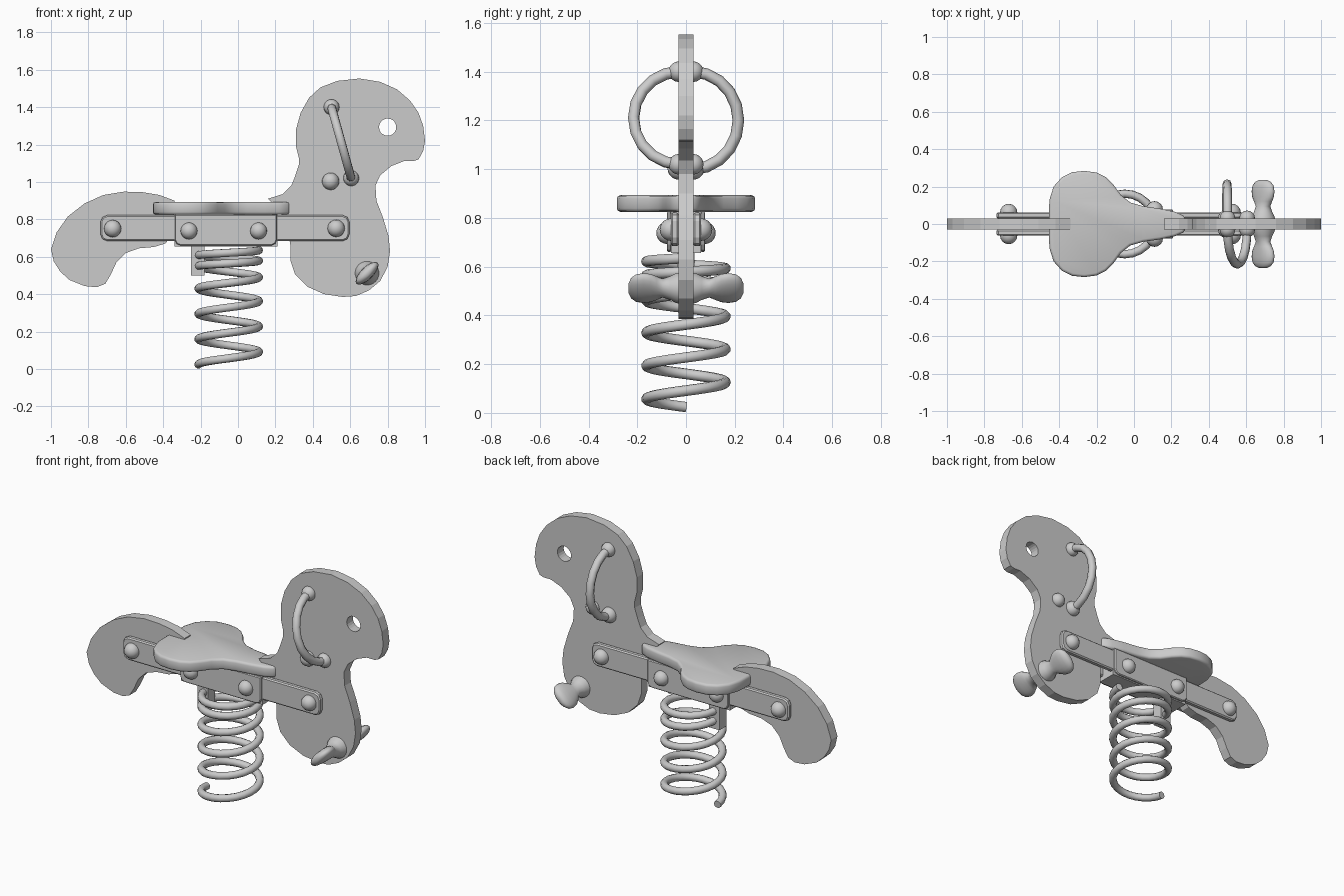
import bpy, bmesh
from math import sin, cos, pi, radians
from mathutils import Vector

if "Cube" in bpy.data.objects:
    bpy.data.objects.remove(bpy.data.objects["Cube"])


def finish(name, bm, angle=None):
    bmesh.ops.recalc_face_normals(bm, faces=bm.faces)
    me = bpy.data.meshes.new(name)
    bm.to_mesh(me)
    bm.free()
    ob = bpy.data.objects.new(name, me)
    bpy.context.collection.objects.link(ob)
    if angle:
        bpy.ops.object.select_all(action='DESELECT')
        ob.select_set(True)
        bpy.context.view_layer.objects.active = ob
        bpy.ops.object.shade_smooth_by_angle(angle=radians(angle))
    return ob


def prism(name, pts, lo, hi, flat=False, bevel=0, segs=1, angle=None):
    """Outline in x-z pushed along y, or in x-y pushed along z when flat."""
    bm = bmesh.new()
    put = (lambda a, b, d: (a, b, d)) if flat else (lambda a, b, d: (a, d, b))
    lower = [bm.verts.new(put(a, b, lo)) for a, b in pts]
    upper = [bm.verts.new(put(a, b, hi)) for a, b in pts]
    rims = [e for f in (bm.faces.new(lower), bm.faces.new(upper)) for e in f.edges]
    n = len(pts)
    for i in range(n):
        j = (i + 1) % n
        bm.faces.new((lower[i], lower[j], upper[j], upper[i]))
    if bevel:
        bmesh.ops.recalc_face_normals(bm, faces=bm.faces)
        bmesh.ops.bevel(bm, geom=rims, offset=bevel, segments=segs,
                        profile=0.5, affect='EDGES')
    return finish(name, bm, angle)


def cut_rect(x0, x1, z0, z1, c, top=True):
    """Rectangle with clipped corners; the top ones stay square if top is False."""
    k = 0.3 * c
    pts = [(x0, z0 + c), (x0 + k, z0 + k), (x0 + c, z0),
           (x1 - c, z0), (x1 - k, z0 + k), (x1, z0 + c)]
    if top:
        return pts + [(x1, z1 - c), (x1 - k, z1 - k), (x1 - c, z1),
                      (x0 + c, z1), (x0 + k, z1 - k), (x0, z1 - c)]
    return pts + [(x1, z1), (x0, z1)]


def tube(name, pts, radius, res=3):
    cu = bpy.data.curves.new(name, 'CURVE')
    cu.dimensions = '3D'
    cu.bevel_depth = radius
    cu.bevel_resolution = res
    cu.use_fill_caps = True
    sp = cu.splines.new('POLY')
    sp.points.add(len(pts) - 1)
    for p, co in zip(sp.points, pts):
        p.co = (*co, 1)
    ob = bpy.data.objects.new(name, cu)
    bpy.context.collection.objects.link(ob)
    return ob


# Head panel with eye hole
head = [(.16, .91), (.24, .935), (.285, .98), (.305, 1.03), (.325, 1.09), (.325, 1.13),
        (.31, 1.19), (.31, 1.28), (.335, 1.37), (.38, 1.45), (.44, 1.505), (.53, 1.54),
        (.65, 1.553), (.76, 1.535), (.85, 1.495), (.92, 1.435), (.965, 1.37), (.99, 1.30),
        (1.0, 1.22), (.99, 1.165), (.965, 1.12), (.94, 1.112), (.89, 1.112), (.82, 1.085),
        (.76, 1.035), (.735, .98), (.74, .90), (.775, .81), (.805, .71), (.813, .63),
        (.80, .545), (.76, .47), (.70, .42), (.63, .39), (.56, .385), (.46, .40),
        (.37, .44), (.305, .505), (.28, .58), (.28, .66), (.265, .76), (.22, .85)]
head_panel = prism("head_panel", head, -.03, .03)
cutter = prism("eye_cutter", [(.80 + .046 * cos(i * pi / 10), 1.293 + .046 * sin(i * pi / 10))
                              for i in range(20)], -.1, .1)
cutter.hide_render = True
cutter.hide_viewport = True
mod = head_panel.modifiers.new("eye_hole", 'BOOLEAN')
mod.operation = 'DIFFERENCE'
mod.object = cutter

# Tail panel
tail = [(-.34, .90), (-.42, .93), (-.51, .945), (-.61, .948), (-.72, .93), (-.82, .885),
        (-.91, .815), (-.97, .73), (-1.0, .64), (-.985, .575), (-.95, .52), (-.90, .475),
        (-.82, .443), (-.755, .437), (-.71, .455), (-.68, .505), (-.65, .57), (-.60, .62),
        (-.53, .645), (-.45, .652), (-.39, .67), (-.345, .72)]
prism("tail_panel", tail, -.03, .03)

# Seat: half outline mirrored across the middle
half = [(-.455, .07), (-.452, .13), (-.43, .20), (-.385, .25), (-.33, .277), (-.265, .284),
        (-.20, .275), (-.15, .25), (-.11, .21), (-.07, .155), (-.02, .115), (.05, .095),
        (.14, .082), (.22, .065), (.265, .045), (.282, .015)]
prism("seat", half + [(x, -y) for x, y in reversed(half)], .825, .893,
      flat=True, bevel=.014, segs=2, angle=50)

# Mounting block, side plates and long bars
prism("mount_block", [(-.34, .655), (.21, .655), (.21, .826), (-.34, .826)], -.062, .062)
for s, side in ((-1, "front"), (1, "back")):
    lo, hi = sorted((s * .03, s * .062))
    prism(f"{side}_bar", cut_rect(-.735, .595, .684, .822, .035), lo, hi, bevel=.007)
    lo, hi = sorted((s * .060, s * .078))
    prism(f"{side}_plate", cut_rect(-.338, .208, .66, .826, .03, top=False), lo, hi, bevel=.005)

# Spring, tighter towards the top
keys = [(0, .024), (.25, .057), (1, .16), (3, .43), (4, .55), (5, .607), (5.5, .635)]


def spring_z(t):
    for (t0, z0), (t1, z1) in zip(keys, keys[1:]):
        if t <= t1:
            return z0 + (z1 - z0) * (t - t0) / (t1 - t0)
    return keys[-1][1]


coil = []
for i in range(5 * 24 + 13):
    t = i / 24
    a = pi + 2 * pi * t
    coil.append((-.05 + .162 * cos(a), .162 * sin(a), spring_z(t)))
tube("spring", coil, .022)

# Clamp gripping the top coils
prism("spring_clamp", [(-.25, .50), (-.178, .50), (-.178, .66), (-.25, .66)], -.035, .035)

# Handles: half rings on each side of the head
top = Vector((.50, 0, 1.40))
for s, low, side in ((-1, (.605, 0, 1.02), "front"), (1, (.495, 0, 1.0), "back")):
    low = Vector(low)
    mid, arm = (top + low) / 2, (top - low) / 2
    pts = [mid + arm * cos(pi * i / 10) + Vector((0, s * (.025 + .19 * sin(pi * i / 10)), 0))
           for i in range(11)]
    tube(f"{side}_handle", pts, .024, 2)

# Domed bolts on both sides
bolts = [(-.67, .75, .062, .046), (.525, .752, .062, .046), (-.262, .738, .077, .045),
         (.11, .738, .077, .045), (.50, 1.40, .03, .042), (.605, 1.02, .03, .042),
         (.495, 1.003, .03, .046)]
for i, (x, z, y, r) in enumerate(bolts):
    for s, side in ((-1, "front"), (1, "back")):
        bm = bmesh.new()
        bmesh.ops.create_uvsphere(bm, u_segments=16, v_segments=10, radius=r)
        bmesh.ops.translate(bm, verts=bm.verts, vec=(x, s * y, z))
        finish(f"{side}_bolt_{i + 1}", bm, 60)

# Footrests: round at the panel, flattening into tilted paddles (y, long, short)
peg = [(.02, .066, .066), (.04, .062, .062), (.065, .05, .048), (.095, .042, .035),
       (.12, .06, .034), (.145, .075, .034), (.175, .08, .033), (.205, .074, .03),
       (.225, .055, .023), (.236, .025, .012)]
for s, side in ((-1, "front"), (1, "back")):
    bm = bmesh.new()
    rings = []
    for y, a, b in peg:
        ring = []
        for i in range(20):
            u, v = a * cos(i * pi / 10), b * sin(i * pi / 10)
            ring.append(bm.verts.new((.69 + (u - v) * .7071, s * y, .512 + (u + v) * .7071)))
        rings.append(ring)
    for r0, r1 in zip(rings, rings[1:]):
        for i in range(20):
            j = (i + 1) % 20
            bm.faces.new((r0[i], r0[j], r1[j], r1[i]))
    bm.faces.new(rings[0])
    bm.faces.new(rings[-1])
    finish(f"{side}_footrest", bm, 60)
